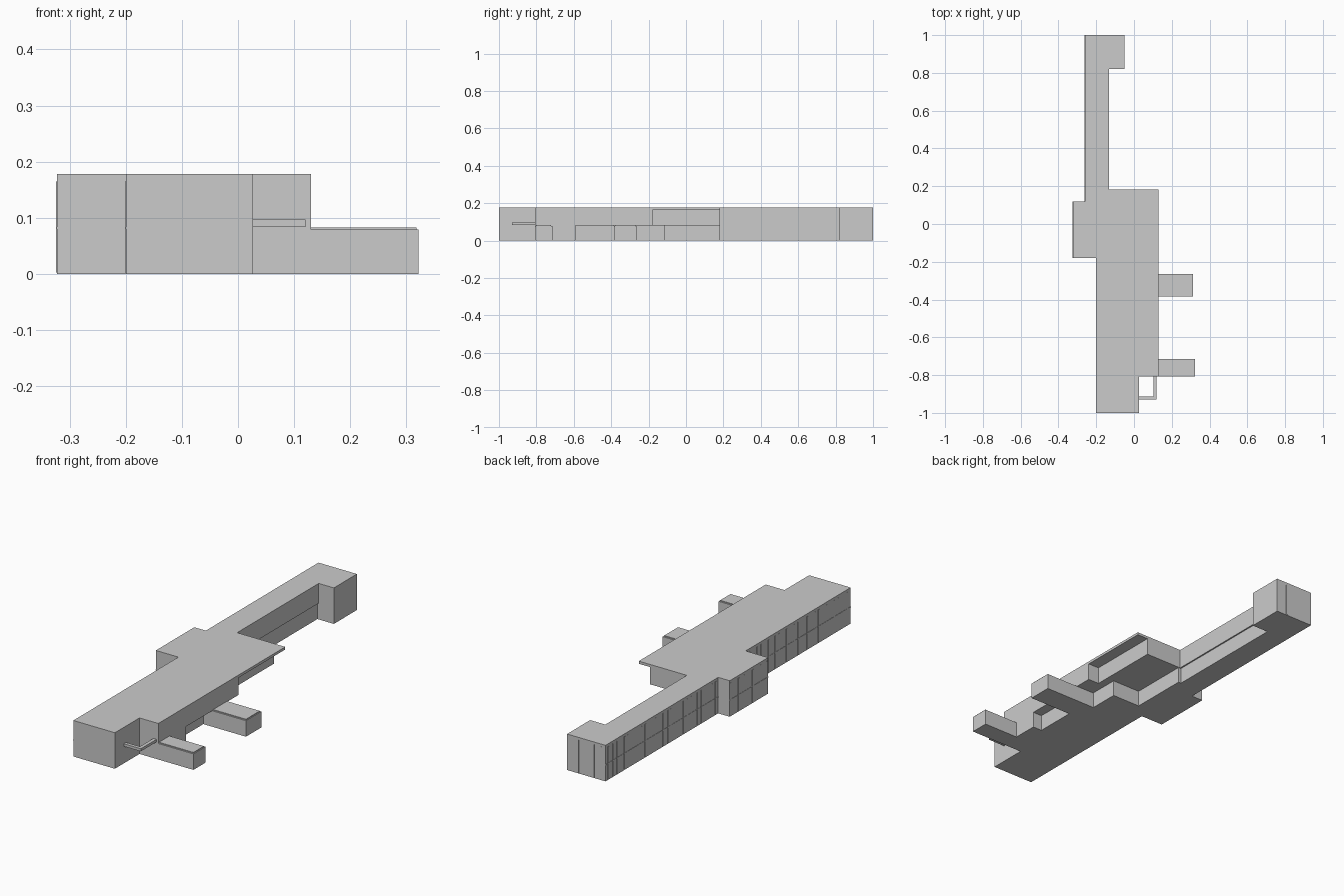
import bpy, bmesh


def prism(name, outline, z0, z1):
    """Extrude a plan outline between two heights."""
    bm = bmesh.new()
    face = bm.faces.new([bm.verts.new((x, y, z0)) for x, y in outline])
    res = bmesh.ops.extrude_face_region(bm, geom=[face])
    top = [v for v in res["geom"] if isinstance(v, bmesh.types.BMVert)]
    bmesh.ops.translate(bm, verts=top, vec=(0, 0, z1 - z0))
    bmesh.ops.recalc_face_normals(bm, faces=bm.faces)
    me = bpy.data.meshes.new(name)
    bm.to_mesh(me)
    bm.free()
    ob = bpy.data.objects.new(name, me)
    bpy.context.collection.objects.link(ob)
    return ob


def box(name, x0, x1, y0, y1, z0, z1):
    return prism(name, [(x0, y0), (x1, y0), (x1, y1), (x0, y1)], z0, z1)


FLOOR, SOFFIT, TOP = 0.08, 0.165, 0.178

# Shared plan edges: west side and north end block
west = [(0.027, -1), (-0.2, -1), (-0.2, -0.18), (-0.323, -0.18),
        (-0.323, 0.12), (-0.26, 0.12), (-0.26, 1), (-0.05, 1), (-0.05, 0.82)]

# Ground storey, set back under the upper floor
prism("ground_storey", west + [
    (-0.14, 0.82), (-0.14, 0.18), (-0.125, 0.18), (-0.125, -0.115),
    (0.03, -0.115), (0.03, -0.385), (0.08, -0.385), (0.08, -0.59),
    (0.13, -0.59), (0.13, -0.808), (0.027, -0.808)], 0, FLOOR)

# Upper storey with a terrace recess on the east side
prism("upper_storey", west + [
    (-0.133, 0.82), (-0.133, 0.183), (0.07, 0.183), (0.07, -0.18),
    (0.13, -0.18), (0.13, -0.808), (0.027, -0.808)], FLOOR, SOFFIT)

# Flat roof oversailing the terrace
prism("roof", west + [
    (-0.133, 0.82), (-0.133, 0.183), (0.13, 0.183), (0.13, -0.808),
    (0.027, -0.808)], SOFFIT, TOP)

# Low east wings with inset roof panels
for i, (x1, y0, y1) in enumerate([(0.313, -0.385, -0.265), (0.322, -0.808, -0.715)]):
    box(f"wing_{i}", 0.03, x1, y0, y1, 0, 0.079)
    box(f"wing_roof_{i}", 0.128, x1 - 0.004, y0 + 0.006, y1 - 0.006, 0.079, 0.083)

# Thin L-shaped entrance canopy
prism("entrance_canopy", [(0.027, -0.93), (0.12, -0.93), (0.12, -0.808),
                          (0.103, -0.808), (0.103, -0.913), (0.027, -0.913)], 0.084, 0.097)

# Window mullions and storey bands on the west and north faces
P, W = 0.0015, 0.004
runs = [
    (-0.26, 0.12, 1.0, [0.98, 0.94, 0.91, 0.85, 0.83, 0.72, 0.69, 0.61, 0.55, 0.51,
                        0.49, 0.39, 0.36, 0.33, 0.28, 0.25, 0.17, 0.14]),
    (-0.323, -0.18, 0.12, [0.11, 0.05, 0.01, -0.06, -0.12, -0.17]),
    (-0.2, -1.0, -0.18, [-0.21, -0.27, -0.30, -0.36, -0.41, -0.44, -0.50, -0.56,
                         -0.59, -0.66, -0.72, -0.75, -0.81, -0.87, -0.90, -0.97]),
]
for r, (x, y0, y1, ys) in enumerate(runs):
    box(f"west_band_{r}", x - P, x + P, y0, y1, FLOOR, FLOOR + 0.004)
    for i, y in enumerate(ys):
        box(f"west_mullion_{r}_{i}", x - P, x + P, y - W, y + W, 0.003, SOFFIT)

box("north_band", -0.26, -0.05, 1 - P, 1, FLOOR, FLOOR + 0.004)
for i, x in enumerate([-0.235, -0.195, -0.11]):
    box(f"north_mullion_{i}", x - W, x + W, 1 - P, 1 + P / 2, 0.003, SOFFIT)
